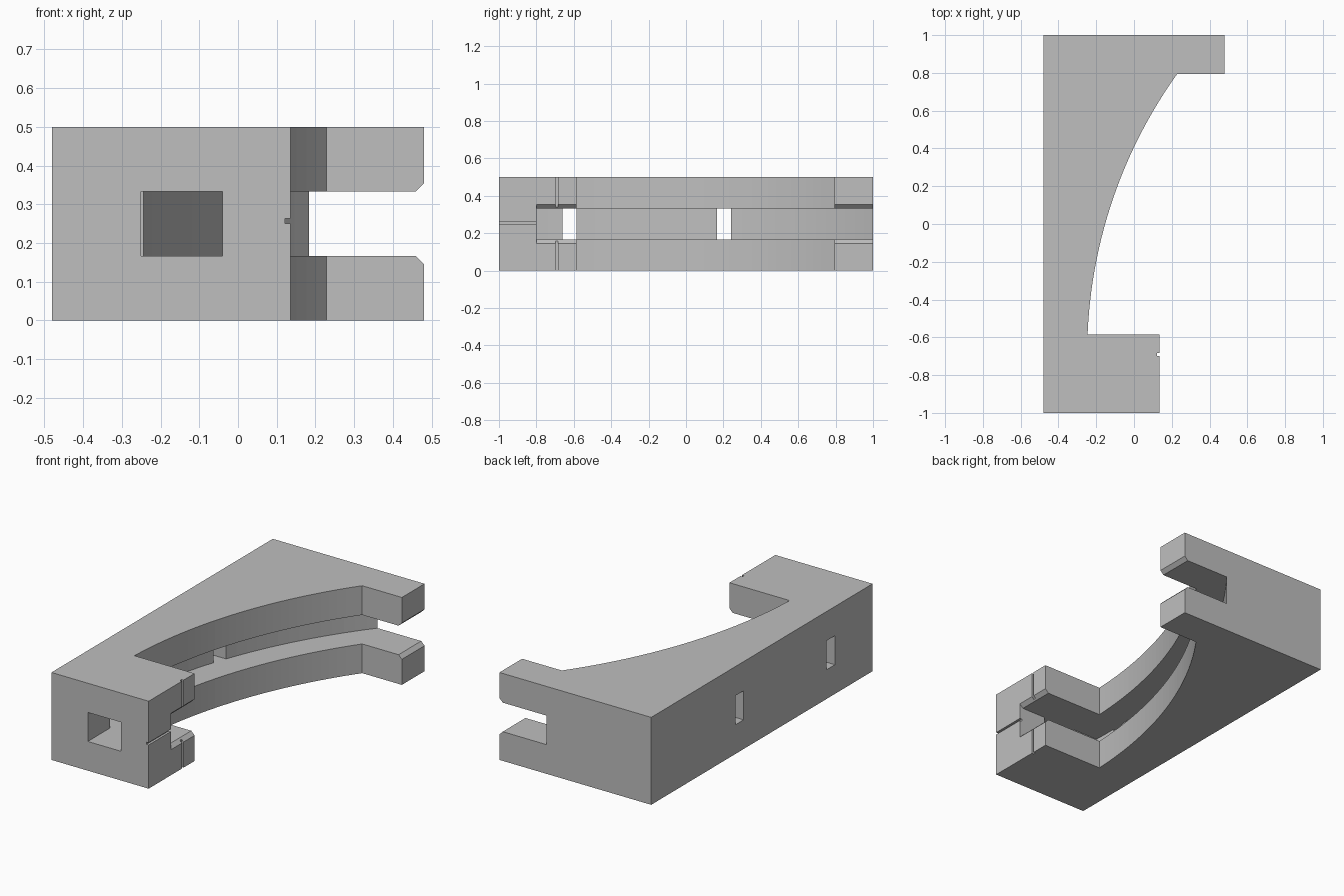
import bpy, bmesh, math
from mathutils import Vector

cube = bpy.data.objects.get("Cube")
if cube:
    bpy.data.objects.remove(cube, do_unlink=True)

grey = bpy.data.materials.new("plain grey")
grey.use_nodes = True
colour = (0.52, 0.52, 0.52, 1)
grey.diffuse_color = colour
grey.node_tree.nodes["Principled BSDF"].inputs["Base Color"].default_value = colour

LOW, HIGH, TOP = 0.167, 0.333, 0.5
CENTRE_X, CENTRE_Y = 2.302, -0.69


def prism(name, points, direction):
    """Extrude a closed 3D outline along a direction."""
    bm = bmesh.new()
    face = bm.faces.new([bm.verts.new(p) for p in points])
    ext = bmesh.ops.extrude_face_region(bm, geom=[face])
    moved = [v for v in ext["geom"] if isinstance(v, bmesh.types.BMVert)]
    bmesh.ops.translate(bm, verts=moved, vec=Vector(direction))
    bmesh.ops.recalc_face_normals(bm, faces=bm.faces)
    mesh = bpy.data.meshes.new(name)
    bm.to_mesh(mesh)
    bm.free()
    mesh.materials.append(grey)
    obj = bpy.data.objects.new(name, mesh)
    bpy.context.collection.objects.link(obj)
    return obj


def plan(name, outline, z0, z1):
    return prism(name, [(x, y, z0) for x, y in outline], (0, 0, z1 - z0))


def box(name, x0, x1, y0, y1, z0, z1):
    return plan(name, [(x0, y0), (x1, y0), (x1, y1), (x0, y1)], z0, z1)


def arc(radius, y0, y1, steps=32):
    """Points on the concave arc between two y positions."""
    a0 = math.asin((y0 - CENTRE_Y) / radius)
    a1 = math.asin((y1 - CENTRE_Y) / radius)
    angles = [a0 + (a1 - a0) * i / steps for i in range(steps + 1)]
    return [(CENTRE_X - radius * math.cos(a), CENTRE_Y + radius * math.sin(a))
            for a in angles]


def mouth(name, x, y0, y1):
    """Flared wedge that chamfers a slot opening."""
    d = 0.021
    outline = [(x - d, LOW), (x + d, LOW - 2 * d), (x + d, HIGH + 2 * d), (x - d, HIGH)]
    return prism(name, [(px, y0, pz) for px, pz in outline], (0, y1 - y0, 0))


# Solid body with a curved recess between two arms
body = plan("curved_bracket",
            [(-0.48, -1), (0.135, -1), (0.135, -0.585)] + arc(2.55, -0.585, 0.795)
            + [(0.48, 0.795), (0.48, 1), (-0.48, 1)], 0, TOP)

cutters = [
    # Curved slot through the middle and both arm mouths
    plan("slot", arc(2.71, -0.8, 1.05) + [(0.6, 1.05), (0.6, -0.8)], LOW, HIGH),
    mouth("front_mouth", 0.135, -0.8, -0.5),
    mouth("rear_mouth", 0.48, 0.7, 1.1),
    # Square window in the front and two narrow windows in the side wall
    box("front_window", -0.25, -0.04, -1.1, -0.7, LOW, HIGH),
    box("side_window_front", -0.6, -0.3, -0.66, -0.585, LOW, HIGH),
    box("side_window_rear", -0.6, -0.2, 0.165, 0.24, LOW, HIGH),
    # Fine alignment grooves on the front arm
    box("upright_groove", 0.122, 0.2, -0.699, -0.684, -0.1, 0.6),
    box("level_groove", 0.122, 0.2, -1.1, -0.75, 0.25, 0.263),
]

bpy.context.view_layer.objects.active = body
for cutter in cutters:
    cutter.hide_render = True
    mod = body.modifiers.new(cutter.name, 'BOOLEAN')
    mod.operation = 'DIFFERENCE'
    mod.solver = 'EXACT'
    mod.object = cutter
    bpy.ops.object.modifier_apply(modifier=mod.name)
for cutter in cutters:
    bpy.data.objects.remove(cutter, do_unlink=True)
